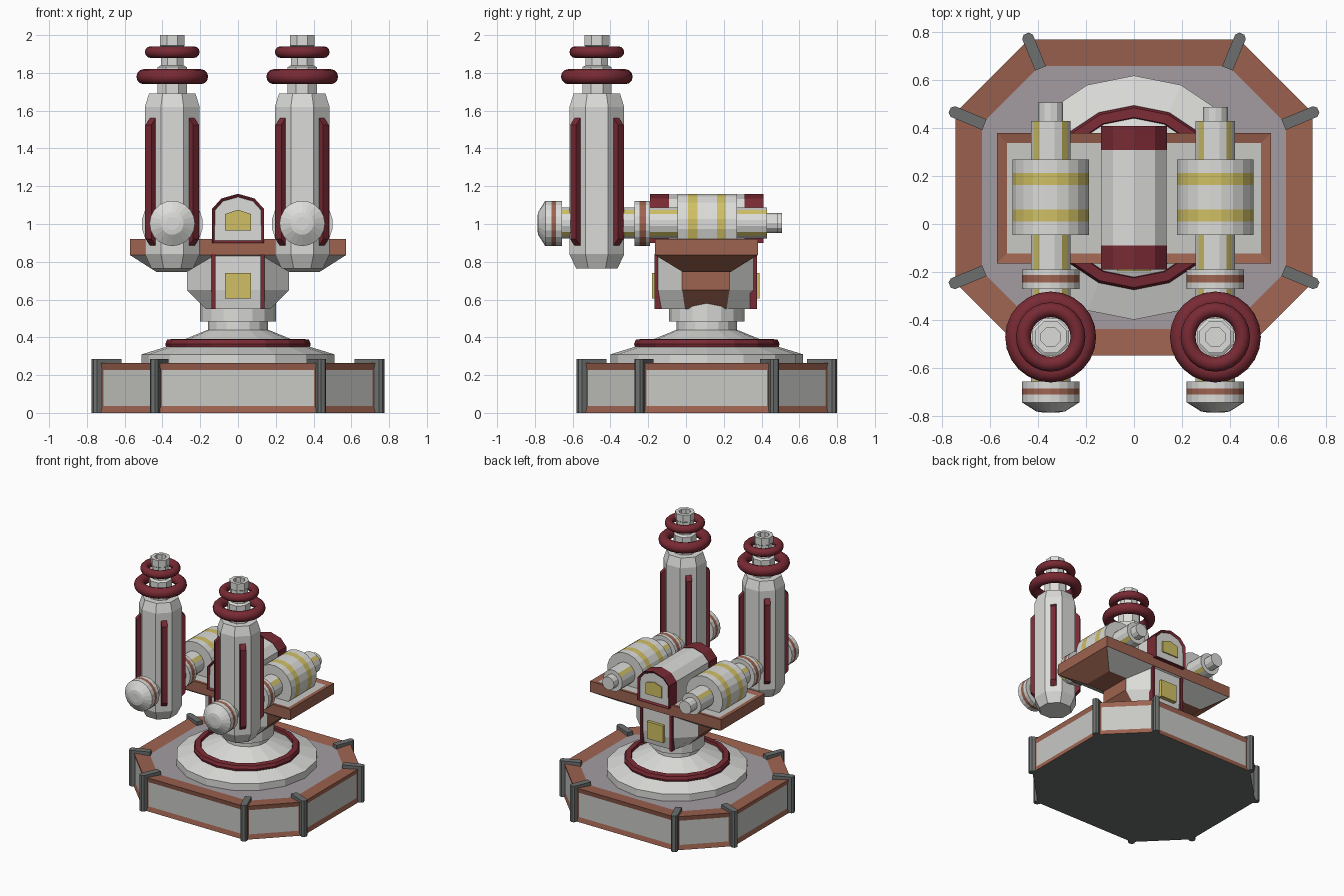
import bpy, bmesh, math
from mathutils import Vector

if "Cube" in bpy.data.objects:
    bpy.data.objects.remove(bpy.data.objects["Cube"])

def mat(name, r, g, b):
    m = bpy.data.materials.new(name)
    m.diffuse_color = (r, g, b, 1)
    m.use_nodes = True
    m.node_tree.nodes["Principled BSDF"].inputs["Base Color"].default_value = m.diffuse_color
    return m

WHITE = mat("pale grey", .71, .71, .69)
PANEL = mat("panel grey", .58, .58, .56)
BROWN = mat("copper brown", .34, .125, .08)
RED = mat("dark red", .19, .023, .034)
YELLOW = mat("yellow", .63, .53, .13)
DARK = mat("dark grey", .15, .16, .158)
LILAC = mat("lilac grey", .37, .335, .36)
CY = .11  # y centre of the base and turret

def loft(name, rings, mats, rule=None, edit=None):
    """Skin a list of rings, cap both ends, colour faces by rule(face)."""
    bm = bmesh.new()
    vs = [[bm.verts.new(p) for p in ring] for ring in rings]
    n = len(vs[0])
    for a, b in zip(vs, vs[1:]):
        for i in range(n):
            bm.faces.new((a[i], a[(i + 1) % n], b[(i + 1) % n], b[i]))
    bm.faces.new(vs[0])
    bm.faces.new(vs[-1])
    bmesh.ops.recalc_face_normals(bm, faces=bm.faces)
    bm.normal_update()
    if rule:
        for f in bm.faces:
            f.material_index = rule(f)
    if edit:
        edit(bm)
    me = bpy.data.meshes.new(name)
    bm.to_mesh(me)
    bm.free()
    for m in mats:
        me.materials.append(m)
    ob = bpy.data.objects.new(name, me)
    bpy.context.collection.objects.link(ob)
    return ob

def lathe(name, prof, n, x, y, z, mats, axis='z', phase=0, rule=None):
    rings = []
    for r, t in prof:
        ring = []
        for i in range(n):
            a = phase + 2 * math.pi * i / n
            c, s = r * math.cos(a), r * math.sin(a)
            ring.append((x + c, y + s, z + t) if axis == 'z' else (x + c, y + t, z + s))
        rings.append(ring)
    return loft(name, rings, mats, rule)

def prism(name, pts, lo, hi, mats, axis='z', rule=None, edit=None):
    f = (lambda p, t: (p[0], p[1], t)) if axis == 'z' else (lambda p, t: (p[0], t, p[1]))
    return loft(name, [[f(p, t) for p in pts] for t in (lo, hi)], mats, rule, edit)

def rect(x0, x1, y0, y1):
    return [(x0, y0), (x1, y0), (x1, y1), (x0, y1)]

def box(name, x0, x1, y0, y1, z0, z1, m):
    return prism(name, rect(x0, x1, y0, y1), z0, z1, [m])

# Octagonal base with framed side panels and a lilac deck
OCT = [(.44, -.66), (.745, -.355), (.745, .355), (.44, .66),
       (-.44, .66), (-.745, .355), (-.745, -.355), (-.44, -.66)]

def base_edit(bm):
    sides = [f for f in bm.faces if abs(f.normal.z) < .5]
    top = [f for f in bm.faces if f.normal.z > .5]
    bottom = [f for f in bm.faces if f.normal.z < -.5]
    bottom[0].material_index = 3
    bmesh.ops.inset_individual(bm, faces=sides, thickness=.052, depth=-.008)
    bmesh.ops.inset_individual(bm, faces=top, thickness=.12, depth=-.01)
    for f in sides:
        f.material_index = 1
    top[0].material_index = 2

prism("base", [(x, y + CY) for x, y in OCT], 0, .265, [BROWN, PANEL, LILAC, DARK], edit=base_edit)

# Corner clamps along each corner's bisector
for i, (x, y) in enumerate(OCT):
    p = Vector((x, y))
    d1 = (Vector(OCT[i - 1]) - p).normalized()
    d2 = (Vector(OCT[(i + 1) % 8]) - p).normalized()
    out = -(d1 + d2).normalized()
    side = Vector((-out.y, out.x)) * .024
    c = p + Vector((0, CY))
    for nm, a, z0 in (("corner_post", -.035, 0), ("corner_clip", -.13, .25)):
        q = [c + out * a - side, c + out * .012 - side, c + out * .027 - side * .5,
             c + out * .027 + side * .5, c + out * .012 + side, c + out * a + side]
        prism(nm, q, z0, .285, [DARK])

# Turntable disc, red ring and column
lathe("turntable", [(.51, .25), (.51, .31), (.38, .35), (.16, .44), (.16, .485), (.2, .485), (.2, .62)],
      16, 0, CY, 0, [WHITE])
lathe("turntable_ring", [(.38, .345), (.385, .365), (.375, .388), (.335, .392), (.33, .36)],
      16, 0, CY, 0, [RED])

# Turret core with chamfered corners
def plan(sx, ex, ey, z):
    pts = [(ex, -sx), (ex, sx), (.13, ey), (-.13, ey), (-ex, sx), (-ex, -sx), (-.13, -ey), (.13, -ey)]
    return [(x, y + .105, z) for x, y in pts]
loft("turret_core", [plan(.11, .17, .245, .55), plan(.125, .27, .262, .65), plan(.125, .27, .262, .84)],
     [WHITE, BROWN], lambda f: int(abs(f.normal.x) > .6 and abs(f.normal.y) < .35))

# Platform with recessed deck and tapered underside
def deck_edit(bm):
    top = [f for f in bm.faces if f.normal.z > .5]
    bmesh.ops.inset_individual(bm, faces=top, thickness=.06, depth=-.01)
    top[0].material_index = 1
prism("platform", rect(-.573, .573, -.165, .38), .835, .92, [BROWN, PANEL], edit=deck_edit)
loft("platform_underside",
     [[(x, y, .745) for x, y in rect(-.43, .43, -.015, .235)],
      [(x, y, .836) for x, y in rect(-.573, .573, -.165, .38)]],
     [BROWN, PANEL], lambda f: int(abs(f.normal.y) > .3))

# Arched turret housing with red end collars
def arch(k):
    return [(-.137 * k, .9), (.137 * k, .9), (.137 * k, 1.08), (.088 * k, .9 + .235 * k),
            (0, .9 + .26 * k), (-.088 * k, .9 + .235 * k), (-.137 * k, 1.08)]
prism("housing", arch(.985), -.1, .32, [WHITE], 'y')

for s, nm in ((-1, "front"), (1, "back")):
    def collar_edit(bm, s=s):
        end = [f for f in bm.faces if f.normal.y * s > .5]
        bmesh.ops.inset_individual(bm, faces=end, thickness=.017, depth=-.012)
        end[0].material_index = 1
    y = [.11 + s * .2, .11 + s * .3]
    prism(nm + "_collar", arch(1), min(y), max(y), [RED, WHITE], 'y', edit=collar_edit)
    # yellow hatches above and below the platform
    yo = .11 + s * .297
    prism(nm + "_upper_hatch", [(-.07, .965), (.07, .965), (.07, 1.052), (0, 1.075), (-.07, 1.052)],
          yo - .01, yo, [YELLOW], 'y')
    y = sorted((.105 + s * .25, .105 + s * .285))
    box(nm + "_lower_hatch", -.07, .07, *y, .605, .74, YELLOW)
    for x in (-.13, .13):
        y = sorted((.105 + s * .235, .105 + s * .272))
        box(nm + "_red_rail", x - .01, x + .01, *y, .55, .84, RED)

# Two arms, each with drum, shaft, flanges and upright barrel
C8 = math.cos(math.pi / 8)
for x, tip, nm in ((-.348, .508, "left"), (.34, .488, "right")):
    Z = 1.0
    def stripes(f, x=x):
        if abs(f.normal.y) > .5:
            return 0
        a = math.degrees(math.atan2(f.normal.z, f.normal.x)) % 90
        return int(abs(a - 45) < 5)
    lathe(nm + "_shaft", [(.084, -.7), (.084, .43)], 16, x, 0, Z + .005, [WHITE, YELLOW], 'y',
          math.pi / 16, stripes)
    lathe(nm + "_shaft_tip", [(.052, .42), (.052, tip)], 12, x, 0, Z + .005, [WHITE], 'y')

    def bands(ranges):
        def rule(f):
            t = f.calc_center_median().y
            return int(abs(f.normal.y) < .5 and any(a < t < b for a, b in ranges))
        return rule
    R = .162
    lathe(nm + "_drum", [(R, -.045), (R, .01), (R, .06), (R, .163), (R, .213), (R, .27)], 20, x, 0, Z,
          [WHITE, YELLOW], 'y', math.pi / 20, bands([(.01, .06), (.163, .213)]))
    lathe(nm + "_rear_flange", [(.12, -.272), (.12, -.245), (.12, -.213), (.12, -.19)], 20, x, 0, Z + .003,
          [WHITE, BROWN], 'y', 0, bands([(-.245, -.213)]))
    cap = lathe(nm + "_front_cap", [(.035, -.787), (.06, -.783), (.12, -.745), (.12, -.713), (.12, -.687), (.12, -.657)],
                20, x, 0, Z + .003, [WHITE, BROWN], 'y', 0, bands([(-.713, -.687)]))

    # Octagonal barrel with hollow muzzle
    BY = -.472
    prof = [(.11, .765), (.145, .84), (.145, 1.62), (.123, 1.69), (.077, 1.69), (.077, 1.83), (.06, 1.84),
            (.06, 1.94), (.066, 1.945), (.066, 2.0), (.04, 2.0), (.04, 1.92)]
    lathe(nm + "_barrel", [(r / C8, z) for r, z in prof], 8, x, BY, 0, [WHITE], 'z', math.pi / 8)
    # Red fins on the diagonal faces
    for k in range(4):
        a = math.pi / 4 + k * math.pi / 2
        d, s = Vector((math.cos(a), math.sin(a), 0)), Vector((-math.sin(a), math.cos(a), 0))
        o = Vector((x, BY, 0))
        outline = [(.13, .885), (.145, .885), (.178, .92), (.178, 1.525), (.145, 1.56), (.13, 1.56)]
        loft(nm + "_barrel_fin", [[o + d * r + s * w + Vector((0, 0, z)) for r, z in outline]
                                  for w in (-.021, .021)], [RED])
    # Muzzle rings
    for z, R, r in ((1.78, .15, .04), (1.91, .114, .031)):
        bpy.ops.mesh.primitive_torus_add(location=(x, BY, z), major_radius=R, minor_radius=r,
                                         major_segments=24, minor_segments=12)
        ob = bpy.context.object
        ob.name = nm + "_muzzle_ring"
        ob.data.materials.append(RED)
        bpy.ops.object.shade_smooth_by_angle(angle=math.radians(40))
